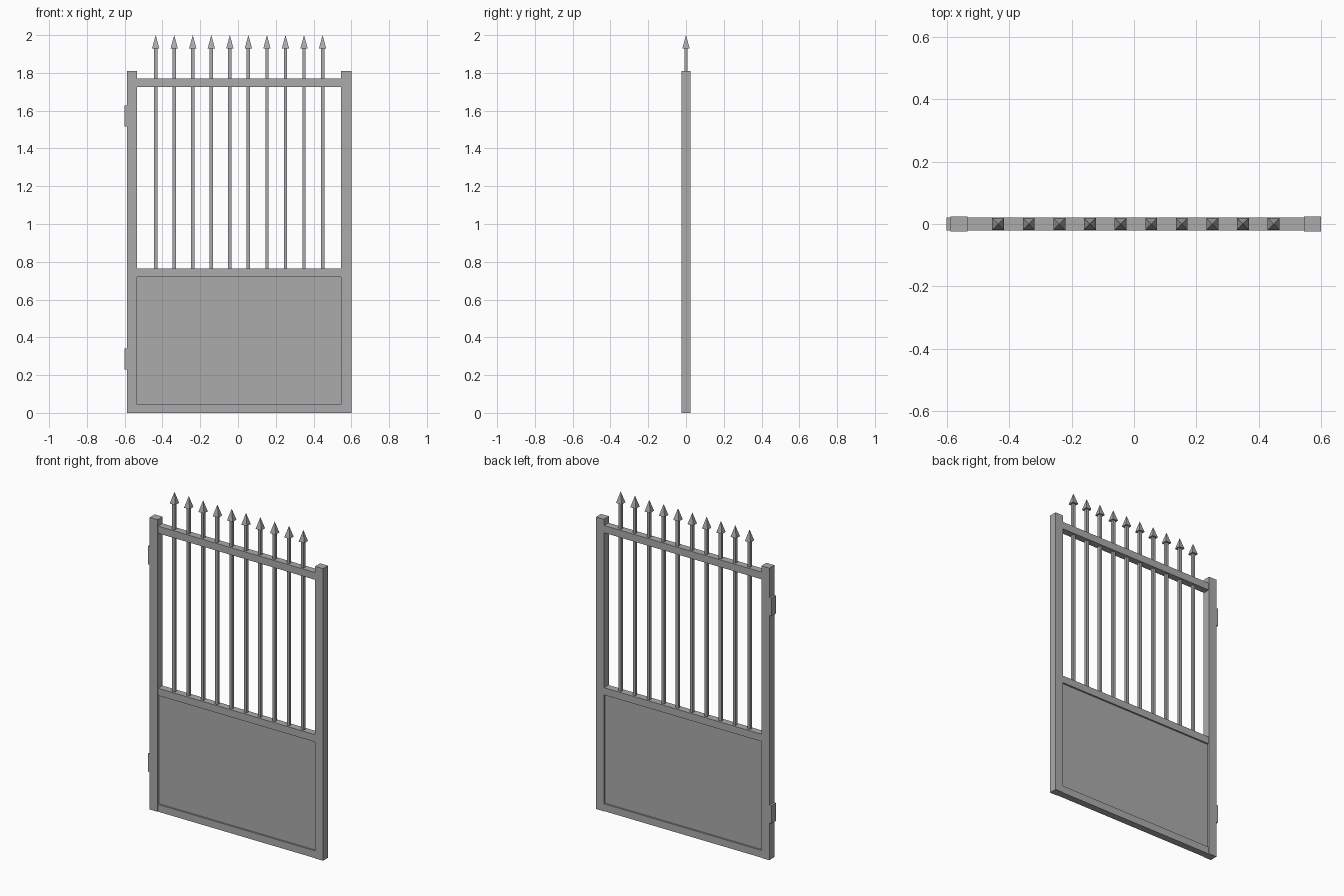
import bpy
import bmesh
from mathutils import Vector

cube = bpy.data.objects.get("Cube")
if cube:
    bpy.data.objects.remove(cube, do_unlink=True)

# Single painted-metal colour
metal = bpy.data.materials.new("grey_metal")
metal.use_nodes = True
GREY = (0.41, 0.41, 0.41, 1)
metal.diffuse_color = GREY
metal.node_tree.nodes["Principled BSDF"].inputs["Base Color"].default_value = GREY


def box(name, x0, x1, z0, z1, half_depth, tip=None):
    """Box between the limits; a tip collapses the top face into a point."""
    bm = bmesh.new()
    bmesh.ops.create_cube(bm, size=1)
    for v in bm.verts:
        v.co = Vector(((x0 + x1) / 2 + v.co.x * (x1 - x0),
                       v.co.y * 2 * half_depth,
                       (z0 + z1) / 2 + v.co.z * (z1 - z0)))
    if tip is not None:
        top = [v for v in bm.verts if v.co.z > (z0 + z1) / 2]
        bmesh.ops.pointmerge(bm, verts=top, merge_co=Vector(tip))
    mesh = bpy.data.meshes.new(name)
    bm.to_mesh(mesh)
    bm.free()
    mesh.materials.append(metal)
    obj = bpy.data.objects.new(name, mesh)
    bpy.context.collection.objects.link(obj)
    return obj


MID = 0.006      # centre of the gate leaf, shifted by the hinges
OUTER = 0.594
INNER = 0.54

# Side posts
box("left_post", MID + INNER, MID + OUTER, 0, 1.81, 0.0245)
box("right_post", MID - OUTER, MID - INNER, 0, 1.81, 0.0245)

# Cross rails
for name, z in (("bottom_rail", 0), ("middle_rail", 0.72), ("top_rail", 1.725)):
    box(name, MID - INNER, MID + INNER, z, z + 0.045, 0.0215)

# Recessed sheet panel
box("lower_panel", MID - INNER, MID + INNER, 0.045, 0.72, 0.011)

# Upright bars with pointed heads
COUNT = 10
STEP = 2 * INNER / (COUNT + 1)
for i in range(COUNT):
    x = MID - INNER + STEP * (i + 1)
    box(f"bar_{i + 1}", x - 0.009, x + 0.009, 0.765, 1.94, 0.009)
    box(f"spear_head_{i + 1}", x - 0.019, x + 0.019, 1.93, 2.0, 0.019, tip=(x, 0, 2.0))

# Hinge plates on the outside of the right post
for name, z in (("lower_hinge", 0.23), ("upper_hinge", 1.515)):
    box(name, -0.602, MID - OUTER, z, z + 0.112, 0.0215)
